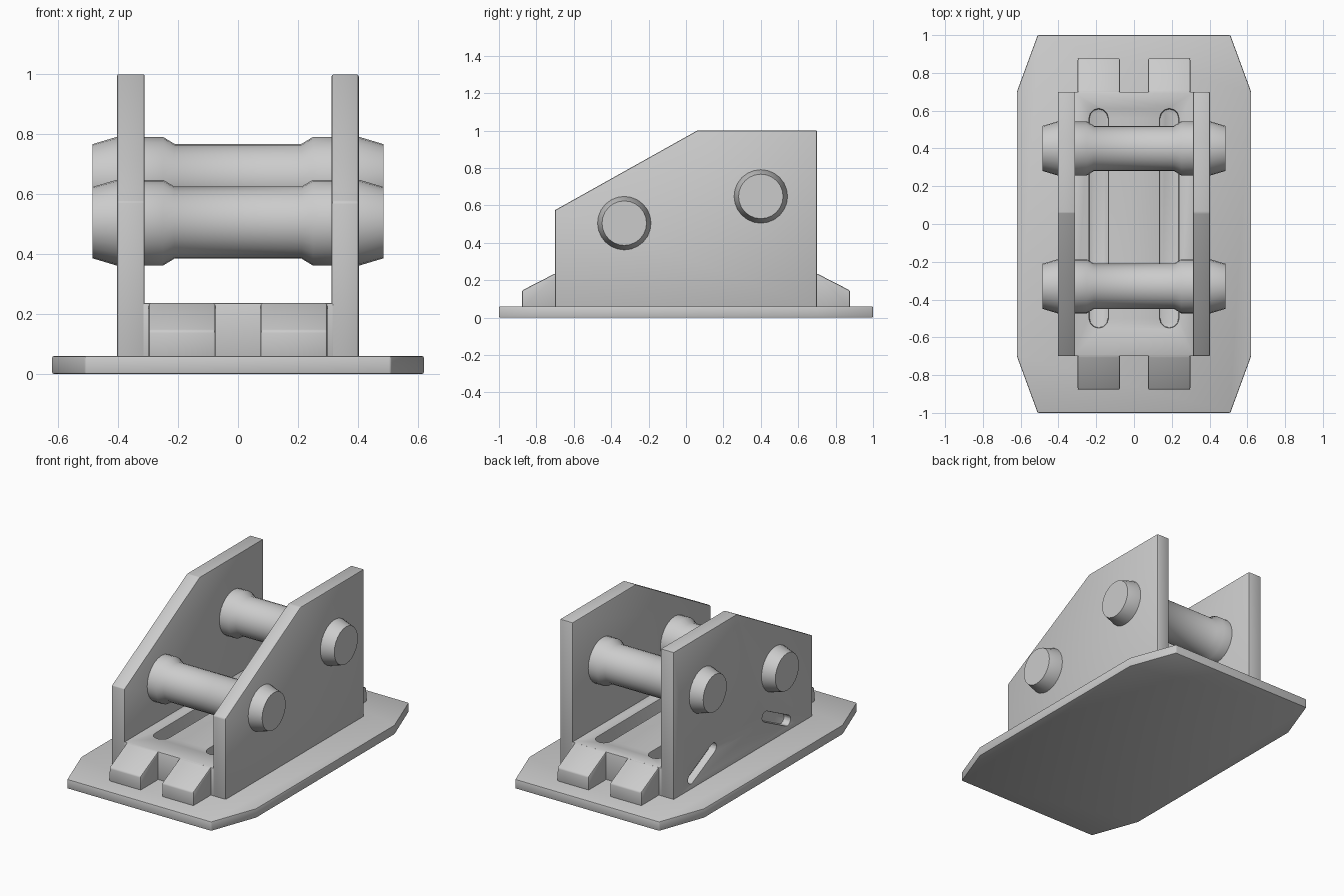
import bpy, bmesh, math
from mathutils import Vector

if "Cube" in bpy.data.objects:
    bpy.data.objects.remove(bpy.data.objects["Cube"])


def make_object(name, bm):
    bmesh.ops.recalc_face_normals(bm, faces=bm.faces)
    mesh = bpy.data.meshes.new(name)
    bm.to_mesh(mesh)
    bm.free()
    ob = bpy.data.objects.new(name, mesh)
    bpy.context.collection.objects.link(ob)
    return ob


def prism(name, pts, axis, lo, hi):
    """Extrude a 2D profile: axis 'x' takes (y, z) points, axis 'z' takes (x, y)."""
    place = (lambda a, b, t: (t, a, b)) if axis == 'x' else (lambda a, b, t: (a, b, t))
    bm = bmesh.new()
    face = bm.faces.new([bm.verts.new(place(a, b, lo)) for a, b in pts])
    ext = bmesh.ops.extrude_face_region(bm, geom=[face])
    verts = [v for v in ext['geom'] if isinstance(v, bmesh.types.BMVert)]
    bmesh.ops.translate(bm, verts=verts, vec=place(0, 0, hi - lo))
    return make_object(name, bm)


def capsule(a, b, r, n=6):
    """Rounded slot outline whose tips reach a and b."""
    a, b = Vector(a), Vector(b)
    d = (b - a).normalized()
    ang = math.atan2(d.y, d.x)
    pts = []
    for c, start in ((b - d * r, ang - math.pi / 2), (a + d * r, ang + math.pi / 2)):
        for i in range(n + 1):
            t = start + math.pi * i / n
            pts.append((c.x + r * math.cos(t), c.y + r * math.sin(t)))
    return pts


def activate(ob):
    bpy.ops.object.select_all(action='DESELECT')
    ob.select_set(True)
    bpy.context.view_layer.objects.active = ob


def cut(ob, cutter):
    cutter.hide_render = True
    mod = ob.modifiers.new("cut", 'BOOLEAN')
    mod.operation = 'DIFFERENCE'
    mod.solver = 'EXACT'
    mod.object = cutter
    activate(ob)
    bpy.ops.object.modifier_apply(modifier=mod.name)
    bpy.data.objects.remove(cutter)


def finish(ob, width=0.008):
    mod = ob.modifiers.new("soft_edges", 'BEVEL')
    mod.width = width
    mod.segments = 2
    mod.limit_method = 'ANGLE'
    mod.angle_limit = math.radians(25)
    activate(ob)
    bpy.ops.object.modifier_apply(modifier=mod.name)
    bpy.ops.object.shade_smooth_by_angle(angle=math.radians(35))


# Base plate with clipped corners
finish(prism("base_plate", [(-0.51, -1), (0.51, -1), (0.62, -0.7), (0.62, 0.7),
                            (0.51, 1), (-0.51, 1), (-0.62, 0.7), (-0.62, -0.7)],
             'z', 0, 0.06), 0.006)

# Middle floor block with two long recessed slots
block = prism("floor_block", [(-0.7, 0.05), (0.7, 0.05), (0.7, 0.237), (-0.7, 0.237)],
              'x', -0.32, 0.32)
for s in (-1, 1):
    cut(block, prism("slot_cutter", capsule((s * 0.187, -0.55), (s * 0.187, 0.61), 0.05),
                     'z', 0.14, 0.4))
finish(block, 0.006)

# Sloped lugs at both ends of the floor block
for end, ey in (("front", -1), ("back", 1)):
    for side, sx in (("left", -1), ("right", 1)):
        x0, x1 = sorted((sx * 0.075, sx * 0.298))
        finish(prism(f"{end}_{side}_lug",
                     [(ey * 0.68, 0.05), (ey * 0.877, 0.05), (ey * 0.877, 0.145),
                      (ey * 0.7, 0.236), (ey * 0.68, 0.236)], 'x', x0, x1))

# Side plates; the left one has two slanted grooves outside
PLATE = [(-0.7, 0.05), (0.7, 0.05), (0.7, 1), (0.06, 1), (-0.7, 0.575)]
finish(prism("right_side_plate", PLATE, 'x', 0.312, 0.403))
left = prism("left_side_plate", PLATE, 'x', -0.403, -0.312)
for a, b in (((0.55, 0.11), (0.27, 0.25)), ((-0.48, 0.11), (-0.20, 0.25))):
    cut(left, prism("groove_cutter", capsule(a, b, 0.032), 'x', -0.5, -0.355))
finish(left)

# Pins: lathed around x, with collars and tapered ends
HALF = [(0.485, 0.119), (0.405, 0.143), (0.25, 0.143), (0.212, 0.12)]
profile = HALF + [(-x, r) for x, r in reversed(HALF)]
N = 24
for name, y, z in (("front_pin", -0.33, 0.505), ("back_pin", 0.40, 0.648)):
    bm = bmesh.new()
    rings = [[bm.verts.new((x, y + r * math.cos(2 * math.pi * i / N),
                            z + r * math.sin(2 * math.pi * i / N))) for i in range(N)]
             for x, r in profile]
    for p, q in zip(rings, rings[1:]):
        for i in range(N):
            j = (i + 1) % N
            bm.faces.new((p[i], p[j], q[j], q[i]))
    bm.faces.new(rings[0])
    bm.faces.new(rings[-1])
    pin = make_object(name, bm)
    activate(pin)
    bpy.ops.object.shade_smooth_by_angle(angle=math.radians(40))
